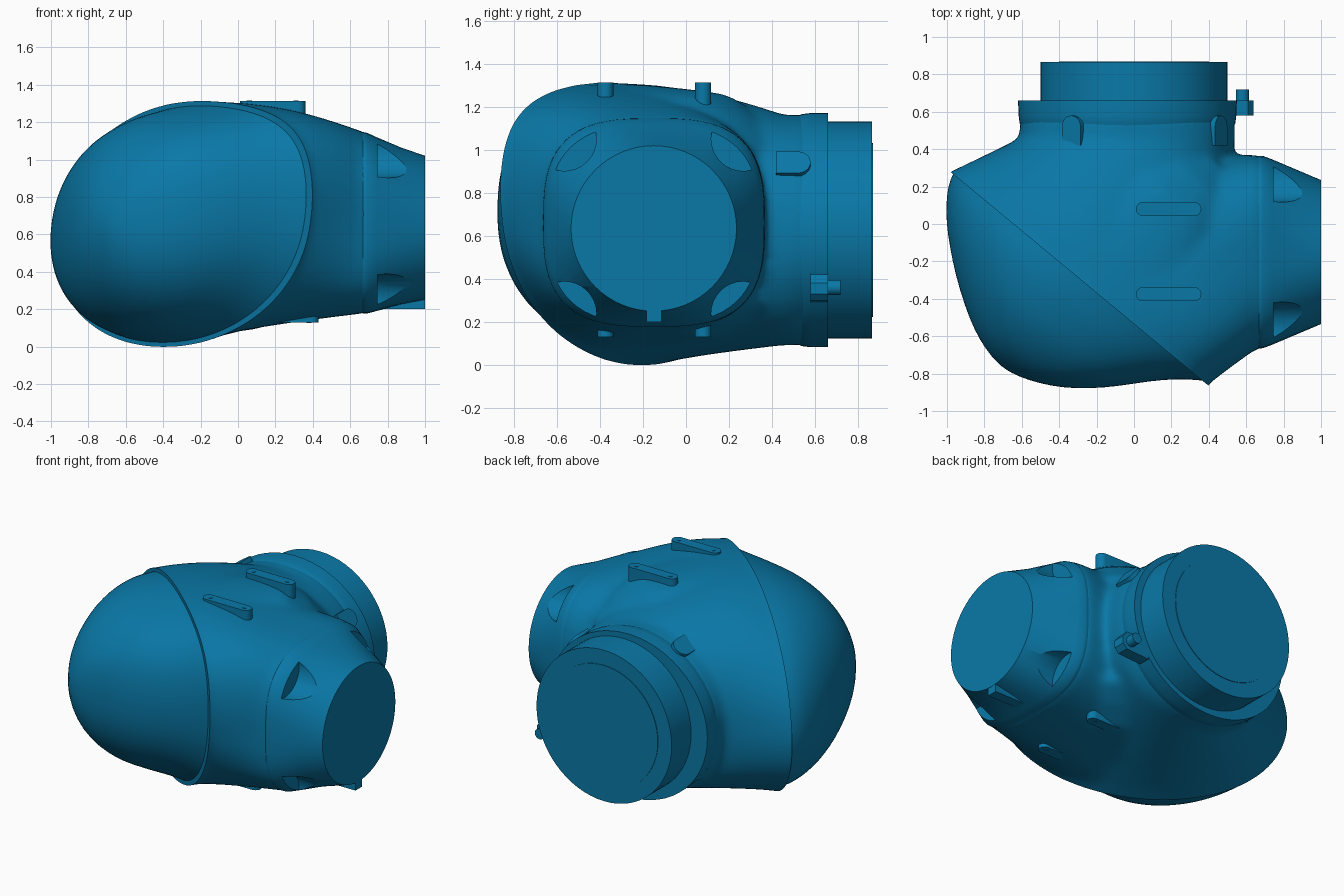
import bpy, bmesh, math
from mathutils import Vector, Matrix

if "Cube" in bpy.data.objects:
    bpy.data.objects.remove(bpy.data.objects["Cube"])

N = 64
blue = bpy.data.materials.new("blue_plastic")
blue.diffuse_color = (0.003, 0.19, 0.39, 1)
blue.use_nodes = True
blue.node_tree.nodes["Principled BSDF"].inputs["Base Color"].default_value = blue.diffuse_color

D = Vector((0.77, -0.638, 0))      # along the slanted seam
NV = Vector((-0.638, -0.77, 0))    # out of the seam, toward the dome
MID = Vector((-0.295, -0.29, 0.655))


def activate(ob):
    bpy.ops.object.select_all(action='DESELECT')
    ob.select_set(True)
    bpy.context.view_layer.objects.active = ob


def finish(name, bm, angle=35):
    bmesh.ops.recalc_face_normals(bm, faces=bm.faces)
    me = bpy.data.meshes.new(name)
    bm.to_mesh(me)
    bm.free()
    ob = bpy.data.objects.new(name, me)
    bpy.context.collection.objects.link(ob)
    me.materials.append(blue)
    activate(ob)
    bpy.ops.object.shade_smooth_by_angle(angle=math.radians(angle))
    return ob


def add_loft(bm, rings, start=True, end=True):
    vs = [[bm.verts.new(p) for p in r] for r in rings]
    n = len(rings[0])
    for a, b in zip(vs, vs[1:]):
        for i in range(n):
            j = (i + 1) % n
            bm.faces.new((a[i], a[j], b[j], b[i]))
    if start:
        bm.faces.new(vs[0])
    if end:
        bm.faces.new(vs[-1])


def loft(name, rings, start=True, end=True, angle=35):
    bm = bmesh.new()
    add_loft(bm, rings, start, end)
    return finish(name, bm, angle)


def sup(e, corner=0):
    """Unit superellipse points, optionally squarer at the upper right"""
    out = []
    for i in range(N):
        a = 2 * math.pi * i / N
        c, s = math.cos(a), math.sin(a)
        p = 2 / (e + (corner * c * s if c > 0 and s > 0 else 0))
        out.append((math.copysign(abs(c) ** p, c), math.copysign(abs(s) ** p, s)))
    return out


def seam(k=1, off=0, left=-1, right=1, h=0.655, shear=0.15):
    c, w = (left + right) / 2, (right - left) / 2
    return [MID + D * 0.877 * k * (c + w * u + shear * v) + NV * off + Vector((0, 0, h * k * v))
            for u, v in sup(2.1, 0.8)]


def ring_x(x, ry, rz, cz=0.64, e=2):
    return [Vector((x, -0.15 - ry * u, cz + rz * v)) for u, v in sup(e)]


def ring_y(y, rx, rz, cx=0, e=2):
    return [Vector((cx + rx * u, y, 0.627 + rz * v)) for u, v in sup(e)]


def ring_mid(x, y, w, z0, z1):
    return [Vector((x, y, (z0 + z1) / 2)) + D * w * u + Vector((0, 0, (z1 - z0) / 2 * v))
            for u, v in sup(2.5)]


def blend(a, b, top, low, steps=10):
    """Rings from a up to b, height eased separately above and below"""
    out = []
    for k in range(steps):
        t = k / steps
        out.append([Vector((p.x + (q.x - p.x) * t, p.y + (q.y - p.y) * t,
                            p.z + (q.z - p.z) * t ** (top if p.z > 0.655 else low)))
                    for p, q in zip(a, b)])
    return out + [b]


def apply(ob, kind, **settings):
    activate(ob)
    m = ob.modifiers.new(kind, kind)
    for k, v in settings.items():
        setattr(m, k, v)
    bpy.ops.object.modifier_apply(modifier=m.name)


def cut(ob, cutter):
    apply(ob, 'BOOLEAN', operation='DIFFERENCE', solver='EXACT', object=cutter)
    bpy.data.objects.remove(cutter)


def prism(name, pts, depth, mat):
    """Outline in local xy, extruded along local z"""
    return loft(name, [[mat @ Vector((x, y, z)) for x, y in pts] for z in (0, depth)], angle=30)


def disc(r, n=32):
    return [(r * math.cos(2 * math.pi * i / n), r * math.sin(2 * math.pi * i / n)) for i in range(n)]


def slot(l, w):
    r = w / 2
    arc = [math.pi * (i / 10 - 0.5) for i in range(11)]
    right = [(l / 2 - r + r * math.cos(a), r * math.sin(a)) for a in arc]
    return right + [(-x, -y) for x, y in right]


# Main housing: two branches and a filled saddle, melted together
lead = [seam(1.02, 0.06)]
bm = bmesh.new()
add_loft(bm, lead + blend(seam(1.002), ring_x(0.65, 0.521, 0.49, 0.665, 3.0), 1.9, 0.7) +
         [ring_x(0.7, 0.508, 0.478, 0.66, 3.0)])
add_loft(bm, lead + blend(seam(1.004), ring_y(0.46, 0.575, 0.535, -0.035, 2.2), 1.9, 0.8) +
         [ring_y(0.58, 0.575, 0.537, -0.035)])
add_loft(bm, lead + blend(seam(1.003), ring_mid(0.22, 0.12, 0.42, 0.13, 1.265), 1.5, 0.7) +
         [ring_mid(0.33, 0.25, 0.34, 0.2, 1.16), ring_mid(0.42, 0.35, 0.2, 0.28, 1.02)])
body = finish("housing", bm)
apply(body, 'REMESH', mode='VOXEL', voxel_size=0.02)
apply(body, 'SMOOTH', factor=0.5, iterations=18)
# trim flat along the slanted seam
frame = Matrix((D.normalized(), (0, 0, 1), NV.normalized())).transposed().to_4x4()
cut(body, prism("seam_trim", [(-2, -2), (2, -2), (2, 2), (-2, 2)], 1, Matrix.Translation(MID) @ frame))
body.data.materials.clear()
body.data.materials.append(blue)
activate(body)
bpy.ops.object.shade_smooth_by_angle(angle=math.radians(40))

# Side outlet: rounded square narrowing to a circle, with four corner pockets
outlet = loft("side_outlet", [ring_x(0.6, 0.49, 0.46, 0.665, 3.0), ring_x(0.67, 0.515, 0.485, 0.662, 3.0),
                              ring_x(0.69, 0.514, 0.483, 0.66, 3.0), ring_x(0.74, 0.495, 0.465, 0.655, 2.8),
                              ring_x(0.87, 0.44, 0.42, 0.645, 2.3), ring_x(1.0, 0.385, 0.385, 0.635)])
for sy in (-1, 1):
    for sz in (-1, 1):
        cut(outlet, prism("pocket", disc(0.15), 0.4,
                          Matrix.Translation((0.745, -0.15 + sy * 0.417, 0.645 + sz * 0.407)) @
                          Matrix.Rotation(math.pi / 2, 4, 'Y')))
activate(outlet)
bpy.ops.object.shade_smooth_by_angle(angle=math.radians(32))

# Collar behind the back opening
loft("back_collar", [ring_y(0.44, 0.53, 0.5, -0.035), ring_y(0.54, 0.577, 0.54, -0.035),
                     ring_y(0.58, 0.582, 0.545, -0.035), ring_y(0.66, 0.585, 0.545, -0.035)])

# Domed cover: (height fraction, left, right, half height)
rows = [(-0.01, -0.985, 0.97, 0.635), (0.1, -0.965, 0.86, 0.615), (0.22, -0.91, 0.77, 0.595),
        (0.36, -0.83, 0.68, 0.56), (0.5, -0.72, 0.595, 0.52), (0.65, -0.59, 0.49, 0.455),
        (0.8, -0.43, 0.36, 0.36), (0.91, -0.29, 0.22, 0.25), (0.975, -0.16, 0.1, 0.13),
        (1.0, -0.06, 0.01, 0.04)]
dome = loft("domed_cover", [seam(1, 0.626 * t, l, r, h, 0.15 * (1 - max(t, 0)))
                            for t, l, r, h in rows], start=False, angle=60)
sub = dome.modifiers.new("smooth", 'SUBSURF')
sub.levels = sub.render_levels = 1

# Back spigot with its end disc
loft("back_spigot", [ring_y(0.64, 0.5, 0.505), ring_y(0.866, 0.5, 0.505)])
loft("spigot_end_disc", [ring_y(0.86, 0.4, 0.405), ring_y(0.87, 0.4, 0.405)])

# Slotted mounting pads on top and underneath
for y in (-0.375, 0.08):
    for label, x, z, h, tip in (("top", 0.185, 1.2, 0.113, 1.312), ("bottom", 0.255, 0.13, 0.12, 0.128)):
        prism(label + "_pad", slot(0.35, 0.075), h, Matrix.Translation((x, y, z)))
        for s in (-1, 1):
            prism(label + "_pad_stud", disc(0.014, 16), 0.004,
                  Matrix.Translation((x + s * 0.125, y, tip - 0.001)))

# Arched tabs around the back collar
arch = [(-0.06, -0.08), (0.06, -0.08)] + \
       [(0.06 * math.cos(math.pi * i / 10), 0.02 + 0.06 * math.sin(math.pi * i / 10)) for i in range(11)]
for deg in (33, 123, 213):
    a = math.radians(deg)
    out = Vector((math.cos(a), 0, math.sin(a)))
    side = Vector((0, 1, 0)).cross(out)
    m = Matrix((side, (0, 1, 0), out)).transposed().to_4x4()
    prism("collar_tab", arch, 0.13,
          Matrix.Translation(Vector((-0.02, 0.5, 0.627)) + out * 0.45) @ m)

# Locating boss and pin beside the collar
toY = Matrix.Rotation(-math.pi / 2, 4, 'X')
prism("locating_boss", [(-0.14, -0.07), (0.03, -0.06), (0.06, -0.02), (0.06, 0.03), (0.03, 0.06), (-0.14, 0.07)],
      0.08, Matrix.Translation((0.58, 0.58, 0.36)) @ toY)
prism("locating_pin", disc(0.035, 24), 0.1, Matrix.Translation((0.58, 0.62, 0.36)) @ toY)

# Key rib under the side outlet
prism("outlet_key", [(-0.035, 0), (0.035, 0), (0.035, 0.1), (-0.035, 0.1)], 0.25,
      Matrix(((0, 0, 1, 0.749), (1, 0, 0, -0.15), (0, 1, 0, 0.2), (0, 0, 0, 1))))
